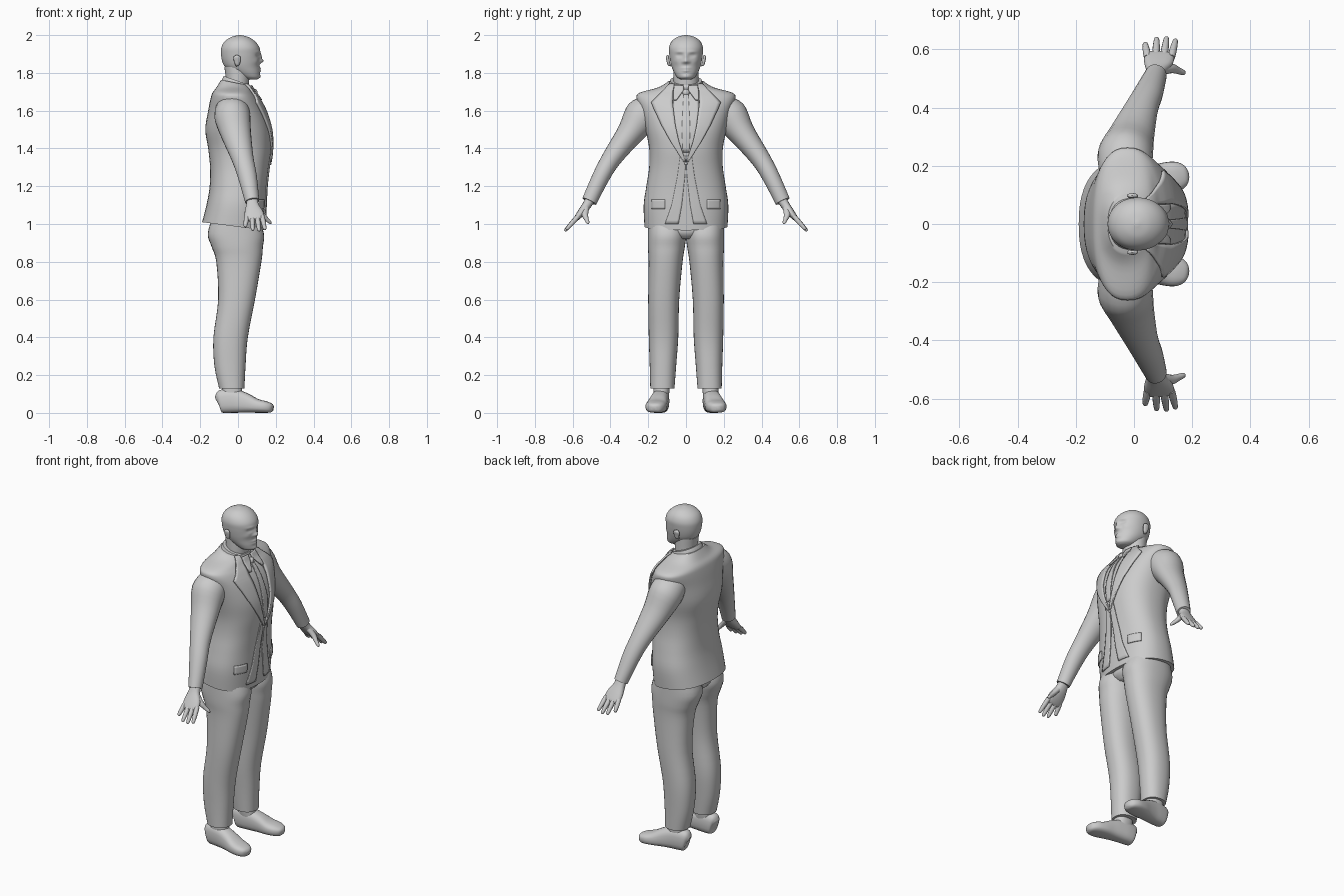
import bpy, bmesh, math
from mathutils import Vector
from mathutils.bvhtree import BVHTree


def finish(name, bm, mirror=False, angle=50, thick=0):
    bmesh.ops.recalc_face_normals(bm, faces=bm.faces)
    me = bpy.data.meshes.new(name)
    bm.to_mesh(me)
    bm.free()
    me.shade_smooth()
    me.set_sharp_from_angle(angle=math.radians(angle))
    ob = bpy.data.objects.new(name, me)
    bpy.context.collection.objects.link(ob)
    if thick:
        mod = ob.modifiers.new("Thickness", 'SOLIDIFY')
        mod.thickness, mod.offset = thick, 0
    if mirror:
        mod = ob.modifiers.new("Mirror", 'MIRROR')
        mod.use_axis = (False, True, False)
        mod.use_mirror_merge = False
    return ob


def spow(v, p):
    return math.copysign(abs(v) ** (2 / p), v)


def skin(rings, sub):
    """Smoothly interpolate rings of points and bridge them, capping both ends."""
    bm = bmesh.new()
    rows = []
    k = len(rings)
    for i in range(k - 1):
        a, b, c, d = rings[max(i - 1, 0)], rings[i], rings[i + 1], rings[min(i + 2, k - 1)]
        for s in range(sub):
            t = s / sub
            rows.append([0.5 * (2 * q + (r - p) * t + (2 * p - 5 * q + 4 * r - w) * t * t
                                + (3 * q - p - 3 * r + w) * t ** 3)
                         for p, q, r, w in zip(a, b, c, d)])
    rows.append(rings[-1])
    vs = [[bm.verts.new(p) for p in row] for row in rows]
    n = len(rings[0])
    for r0, r1 in zip(vs, vs[1:]):
        for j in range(n):
            bm.faces.new((r0[j], r0[(j + 1) % n], r1[(j + 1) % n], r1[j]))
    bm.faces.new(vs[0])
    bm.faces.new(vs[-1])
    return bm


def stack(data, n=32, sub=4, p=2.3, yc=0):
    """Horizontal rings: (z, back x, front x, half width, slope, centre y)."""
    rings = []
    for z, xb, xf, hw, *rest in data:
        slope = rest[0] if rest else 0
        y0 = rest[1] if len(rest) > 1 else yc
        ring = []
        for j in range(n):
            a = math.tau * j / n
            x = (xb + xf) / 2 + (xf - xb) / 2 * spow(math.cos(a), p)
            ring.append(Vector((x, y0 + hw * spow(math.sin(a), p), z + slope * x)))
        rings.append(ring)
    return skin(rings, sub)


def tube(path, ref=(1, 0, 0), n=16, sub=4, p=2.0):
    """Rings across a path: (x, y, z, radius along ref, radius across)."""
    cs = [Vector(q[:3]) for q in path]
    rings = []
    for i, q in enumerate(path):
        d = (cs[min(i + 1, len(cs) - 1)] - cs[max(i - 1, 0)]).normalized()
        u = Vector(ref)
        u = (u - d * u.dot(d)).normalized()
        v = d.cross(u)
        rings.append([cs[i] + u * q[3] * spow(math.cos(math.tau * j / n), p)
                      + v * q[4] * spow(math.sin(math.tau * j / n), p) for j in range(n)])
    return skin(rings, sub)


# Jacket body
body = stack([(.985, -.19, .14, .22, -.13), (1.1, -.165, .147, .224, -.06),
              (1.2, -.15, .152, .21), (1.3, -.148, .163, .195), (1.4, -.158, .176, .195),
              (1.5, -.173, .173, .215), (1.6, -.158, .143, .24), (1.665, -.145, .105, .262),
              (1.695, -.135, .08, .245), (1.722, -.115, .065, .15),
              (1.745, -.09, .055, .1, -.2)], n=48, p=2.4)
bmesh.ops.recalc_face_normals(body, faces=body.faces)
tree = BVHTree.FromBMesh(body)
finish("jacket_body", body)


def panel(name, rows, lift, thick=.008, mirror=True, cols=6, sub=5):
    """Cloth patch laid on the jacket front; rows are (z, inner y, outer y)."""
    fine = []
    for a, b in zip(rows, rows[1:]):
        fine += [[p + (q - p) * s / sub for p, q in zip(a, b)] for s in range(sub)]
    fine.append(rows[-1])
    bm = bmesh.new()
    grid = []
    for z, y0, y1 in fine:
        line = []
        for c in range(cols + 1):
            y = y0 + (y1 - y0) * c / cols
            hit, nor, _, _ = tree.ray_cast(Vector((1, y, z)), Vector((-1, 0, 0)))
            line.append(bm.verts.new(hit + nor * lift if hit else (.04, y, z)))
        grid.append(line)
    for g, h in zip(grid, grid[1:]):
        for c in range(cols):
            bm.faces.new((g[c], g[c + 1], h[c + 1], h[c]))
    return finish(name, bm, mirror, 40, thick)


# Shirt front, tie, lapels and jacket edges
panel("shirt_front", [(1.735, -.06, .06), (1.6, -.07, .07), (1.43, -.05, .05), (1.33, -.01, .01)],
      .001, .004, False, 10)
panel("tie", [(1.685, -.012, .012), (1.65, -.014, .014), (1.5, -.022, .022), (1.38, -.016, .016)],
      .006, .006, False)
panel("lapel", [(1.735, .06, .085), (1.70, .068, .12), (1.64, .07, .18), (1.62, .068, .172),
                (1.52, .055, .125), (1.43, .035, .075), (1.33, .0, .012)], .007, .01)
panel("shirt_collar_point", [(1.725, .012, .06), (1.70, .012, .066), (1.65, .05, .066)], .012, .008)
panel("jacket_front_edge", [(1.36, .0, .03), (1.25, .006, .045), (1.1, .022, .075),
                            (1.0, .04, .11)], .003, .006)
panel("pocket_flap", [(1.13, .11, .18), (1.08, .11, .18)], .003, .006)

# Tie knot and jacket button
for name, loc, size in (("tie_knot", (.088, 0, 1.695), (.016, .019, .02)),
                        ("jacket_button", (.172, 0, 1.32), (.006, .008, .008))):
    bm = bmesh.new()
    bmesh.ops.create_uvsphere(bm, u_segments=12, v_segments=8, radius=1)
    for v in bm.verts:
        v.co = Vector([c * s + o for c, s, o in zip(v.co, size, loc)])
    finish(name, bm)

# Collar band and neck
finish("collar_band", stack([(1.70, -.095, .08, .097, -.3), (1.735, -.085, .07, .09, -.35),
                             (1.757, -.075, .062, .084, -.35)]))
finish("neck", stack([(1.70, -.065, .055, .066), (1.77, -.065, .06, .066),
                      (1.83, -.072, .06, .066)], p=2))

# Head, with facial features pushed in and out
head = stack([(1.766, .04, .10, .028), (1.776, .015, .112, .046), (1.80, -.03, .115, .062),
              (1.83, -.068, .113, .075), (1.86, -.083, .115, .083), (1.90, -.09, .117, .089),
              (1.935, -.088, .113, .09), (1.967, -.07, .09, .076), (1.99, -.035, .055, .046),
              (2.0, .004, .016, .006)], n=72, sub=6, p=2.05)
features = [(0, 1.862, .012, .011, .018), (0, 1.885, .009, .02, .009),
            (.016, 1.858, .007, .008, .006), (.034, 1.893, .016, .009, -.01),
            (.034, 1.893, .008, .004, .004), (.032, 1.911, .026, .007, .004),
            (0, 1.825, .022, .006, .008), (0, 1.811, .019, .006, .008),
            (0, 1.78, .022, .012, .006), (.052, 1.862, .015, .014, .003)]
for v in head.verts:
    if v.co.x > .03:
        v.co.x += sum(amt * math.exp(-((abs(v.co.y) - y) / sy) ** 2 - ((v.co.z - z) / sz) ** 2)
                      for y, z, sy, sz, amt in features)
finish("head", head, angle=70)

# Ears
finish("ear", tube([(-.008, .08, 1.84, .006, .006), (-.004, .09, 1.845, .012, .008),
                    (-.004, .095, 1.865, .018, .008), (-.006, .098, 1.885, .018, .008),
                    (-.006, .094, 1.893, .006, .004)]), True)

# Sleeves
finish("sleeve", tube([(-.03, .16, 1.62, .085, .08), (-.03, .235, 1.57, .095, .095),
                       (-.01, .30, 1.475, .08, .07), (.025, .395, 1.345, .058, .052),
                       (.05, .45, 1.25, .05, .046), (.075, .512, 1.12, .038, .04)], n=24), True)

# Hands: palm, fingers, thumb
finish("palm", tube([(.075, .50, 1.145, .028, .026), (.076, .525, 1.10, .034, .024),
                     (.084, .555, 1.06, .05, .02), (.088, .58, 1.03, .05, .014),
                     (.089, .588, 1.02, .04, .008)], p=2.4), True)
for name, x0, x1, ty, tz in (("little", .047, .038, .622, .985), ("ring", .075, .078, .64, .966),
                             ("middle", .102, .112, .642, .963), ("index", .128, .143, .634, .97)):
    base, tip = Vector((x0, .572, 1.04)), Vector((x1, ty, tz))
    path = [(*base.lerp(tip, t), r, r) for t, r in
            ((0, .013), (.4, .013), (.85, .010), (.97, .007), (1, .002))]
    finish(name + "_finger", tube(path, n=10, sub=3), True)
finish("thumb", tube([(.10, .53, 1.085, .018, .016), (.13, .535, 1.05, .017, .014),
                      (.152, .527, 1.025, .012, .011), (.17, .52, 1.008, .009, .008),
                      (.176, .518, 1.0, .002, .002)], ref=(0, 1, 0), n=12), True)

# Trousers
finish("trouser_leg", stack([(1.05, -.13, .10, .10, 0, .10), (.95, -.16, .137, .102, 0, .1),
                             (.88, -.14, .132, .098, 0, .104), (.8, -.115, .124, .09, 0, .108),
                             (.6, -.105, .09, .082, 0, .118), (.4, -.13, .052, .078, 0, .119),
                             (.25, -.125, .04, .07, 0, .122), (.13, -.10, .034, .064, 0, .125)]), True)
finish("trouser_seat", stack([(1.05, -.13, .10, .15), (.96, -.14, .12, .12), (.92, -.09, .09, .05)]))

# Socks and shoes
finish("sock", stack([(.18, -.085, .02, .045, 0, .128), (.12, -.085, .022, .043, 0, .13),
                      (.08, -.085, .03, .04, 0, .132)]), True)
shoe = tube([(-.104, .128, .055, .022, .035), (-.095, .13, .06, .038, .058),
             (-.05, .133, .064, .045, .064), (.0, .138, .06, .047, .06),
             (.05, .146, .05, .05, .05), (.1, .155, .037, .055, .037),
             (.145, .163, .031, .052, .031), (.175, .168, .026, .036, .024),
             (.187, .17, .024, .012, .012)], ref=(0, 1, 0), n=24, p=2.7)
for v in shoe.verts:
    v.co.z = max(v.co.z, 0)
finish("shoe", shoe, True)
